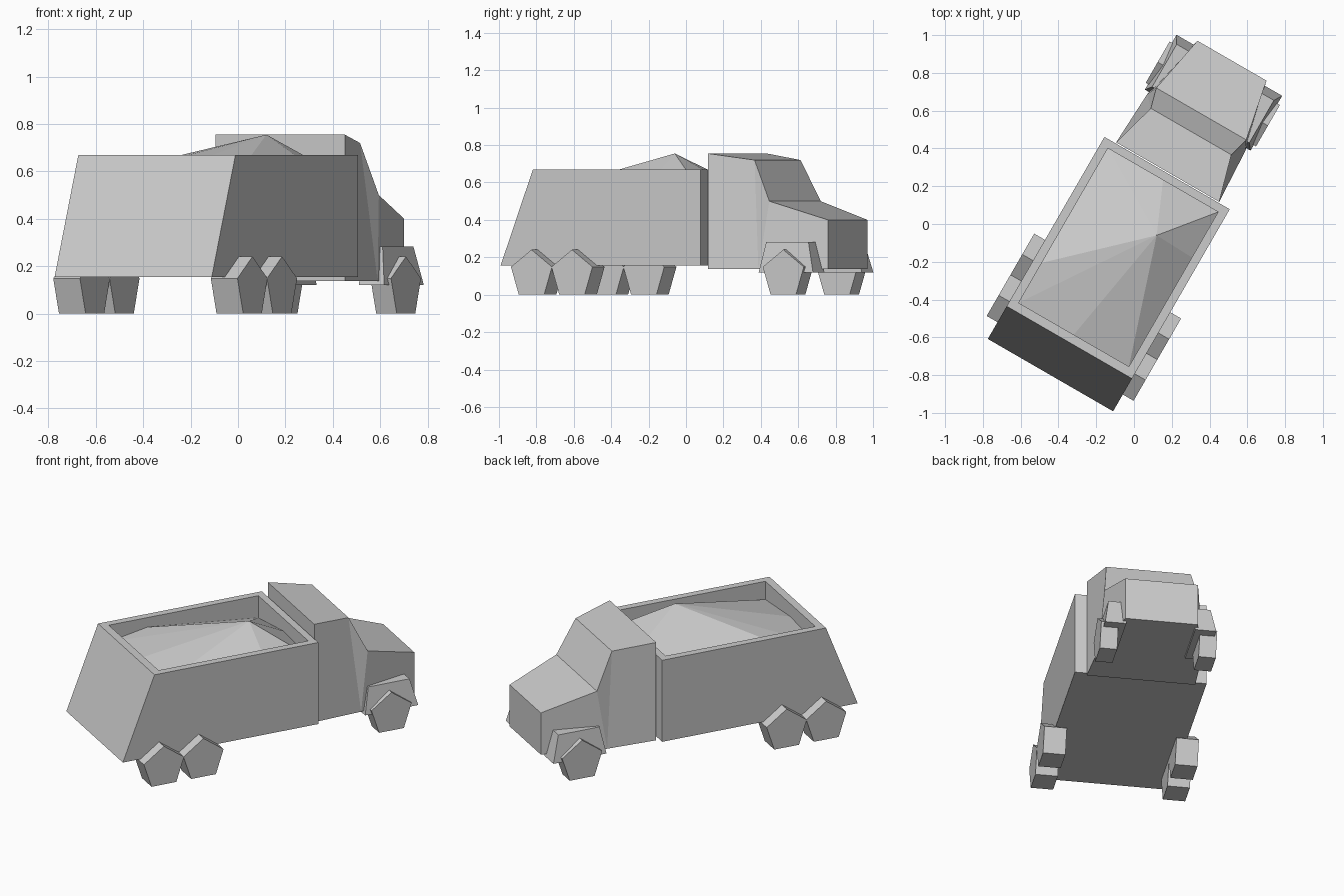
import bpy, math
from mathutils import Matrix

if "Cube" in bpy.data.objects:
    bpy.data.objects.remove(bpy.data.objects["Cube"])

# Truck is modelled along local +y, then turned 30 degrees clockwise
PLACE = Matrix.Rotation(math.radians(-30), 4, 'Z') @ Matrix.Translation((0.017, 0, 0))


def add(name, verts, faces):
    me = bpy.data.meshes.new(name)
    me.from_pydata(verts, [], faces)
    me.update()
    ob = bpy.data.objects.new(name, me)
    bpy.context.collection.objects.link(ob)
    ob.matrix_world = PLACE
    bm_fix(me)
    return ob


def bm_fix(me):
    import bmesh
    bm = bmesh.new()
    bm.from_mesh(me)
    bmesh.ops.recalc_face_normals(bm, faces=bm.faces)
    bm.to_mesh(me)
    bm.free()


def stack(name, rings):
    """Join rings of equal length and cap both ends."""
    n = len(rings[0])
    verts = [p for r in rings for p in r]
    faces = [tuple(range(n)), tuple(range((len(rings) - 1) * n, len(rings) * n))]
    for k in range(len(rings) - 1):
        for i in range(n):
            j = (i + 1) % n
            faces.append((k*n + i, k*n + j, (k+1)*n + j, (k+1)*n + i))
    return add(name, verts, faces)


def rect(h, back, front, z):
    return [(-h, back, z), (h, back, z), (h, front, z), (-h, front, z)]


# Open cargo bed with sloping tail
stack("cargo_bed", [rect(.383, -.914, .321, .155), rect(.383, -.714, .321, .67),
                    rect(.337, -.667, .278, .67), rect(.337, -.667, .278, .45)])

# Load heaped in the bed: fan from the peak to the walls
rim = [(-.337, -.422, .61), (-.337, -.667, .565), (0, -.667, .59), (.337, -.667, .555),
       (.337, 0, .62), (.337, .278, .575), (0, .278, .59), (-.337, .278, .53)]
add("load_heap", rim + [(.117, .008, .755)], [(i, (i + 1) % 8, 8) for i in range(8)])

# Cab: pairs of mirrored points (half width, forward, height)
pairs = [(.315, .327, .137), (.315, .327, .755), (.246, .575, .72), (.275, .683, .50),
         (.211, 1.008, .40), (.211, 1.008, .137), (.30, .63, .137)]
verts = [(s * h, y, z) for h, y, z in pairs for s in (1, -1)]
strips = [(2*i, 2*i + 1, 2*((i + 1) % 7) + 1, 2*((i + 1) % 7)) for i in range(7)]
sides = [tuple(2*i + s for i in f) for f in ((0, 1, 2, 6), (2, 3, 6), (3, 4, 5, 6)) for s in (0, 1)]
add("cab", verts, strips + sides)


# Wheels: five-sided, point upwards
def wheel(name, side, y, outer, width, r=.133):
    rings = []
    for x in (outer - width, outer):
        rings.append([(side * x, y + r * math.sin(i * math.tau / 5),
                       r * .809 + r * math.cos(i * math.tau / 5)) for i in range(5)])
    stack(name, rings)


for side, label in ((-1, "left"), (1, "right")):
    wheel("front_wheel_" + label, side, .805, .337, .10)
    wheel("rear_wheel_a_" + label, side, -.685, .449, .13)
    wheel("rear_wheel_b_" + label, side, -.435, .449, .13)
    # Front wheel arch
    stack("fender_" + label, [
        [(side * .20, .645, .12), (side * .323, .645, .12), (side * .323, .98, .12), (side * .20, .98, .12)],
        [(side * .20, .677, .283), (side * .297, .677, .283), (side * .297, .937, .283), (side * .20, .937, .283)]])
